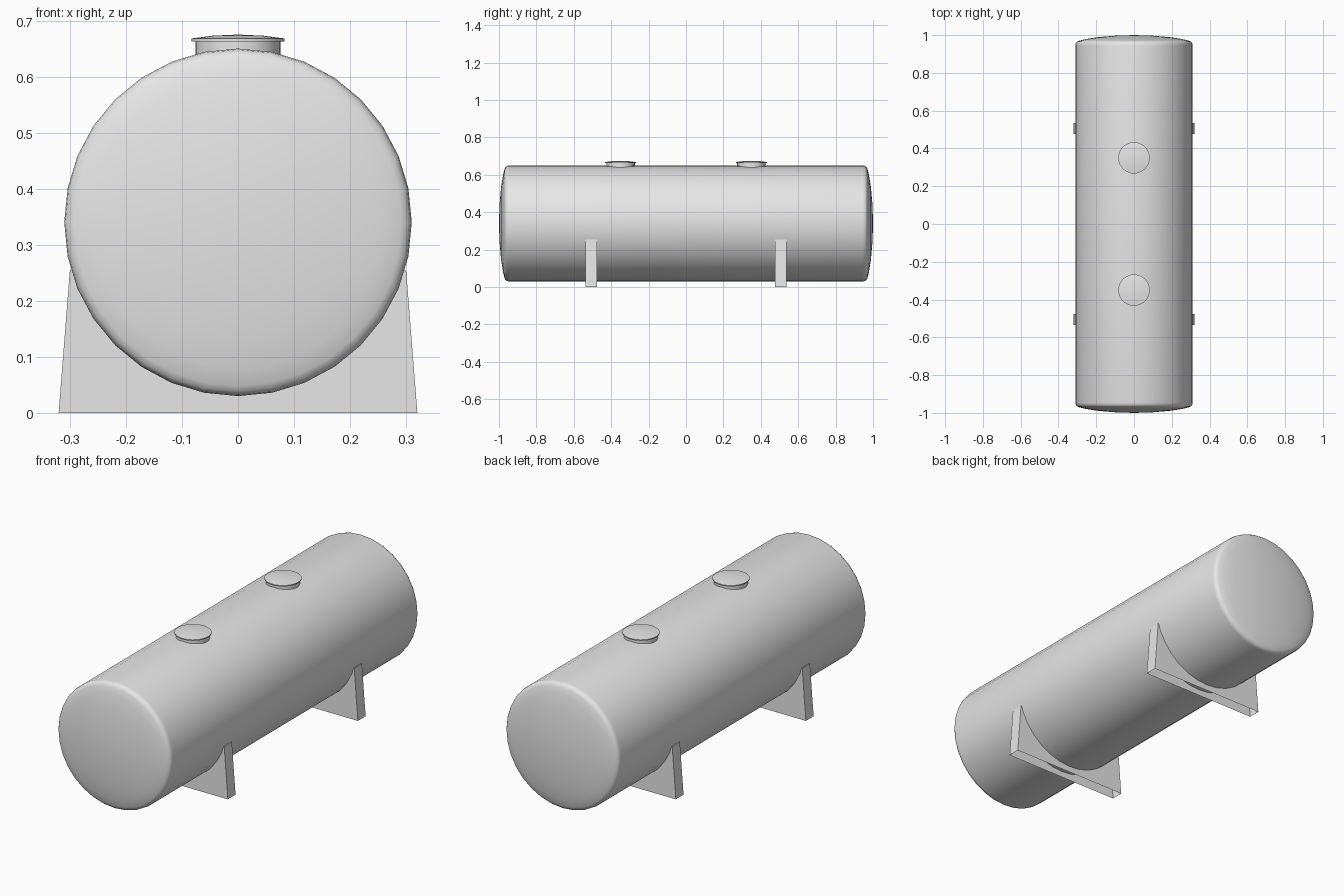
import bpy, bmesh, math
from mathutils import Matrix

cube = bpy.data.objects.get("Cube")
if cube:
    bpy.data.objects.remove(cube, do_unlink=True)

RADIUS, AXIS_Z, SIDES = 0.31, 0.34, 32

grey = bpy.data.materials.new("light_grey")
grey.use_nodes = True
grey.diffuse_color = (0.8, 0.8, 0.8, 1)
bsdf = next(n for n in grey.node_tree.nodes if n.type == "BSDF_PRINCIPLED")
bsdf.inputs["Base Color"].default_value = (0.8, 0.8, 0.8, 1)


def finish(name, bm, smooth=None):
    """Turn a bmesh into a named grey object."""
    mesh = bpy.data.meshes.new(name)
    bm.to_mesh(mesh)
    bm.free()
    mesh.materials.append(grey)
    obj = bpy.data.objects.new(name, mesh)
    bpy.context.collection.objects.link(obj)
    if smooth:
        bpy.ops.object.select_all(action="DESELECT")
        obj.select_set(True)
        bpy.context.view_layer.objects.active = obj
        bpy.ops.object.shade_smooth_by_angle(angle=math.radians(smooth))
    return obj


def lathe(name, profile, matrix):
    """Spin a (radius, height) profile around z, then place it."""
    bm = bmesh.new()
    verts = [bm.verts.new((r, 0, h)) for r, h in profile]
    edges = [bm.edges.new(pair) for pair in zip(verts, verts[1:])]
    bmesh.ops.spin(bm, geom=verts + edges, cent=(0, 0, 0), axis=(0, 0, 1),
                   angle=math.tau, steps=SIDES, use_merge=True)
    bmesh.ops.remove_doubles(bm, verts=bm.verts, dist=1e-5)
    bmesh.ops.recalc_face_normals(bm, faces=bm.faces)
    bm.transform(matrix)
    return finish(name, bm, smooth=45)


def saddle(name, y):
    """Tapered cradle plate, hollow and open underneath."""
    bm = bmesh.new()
    outline = [(-0.32, 0), (0.32, 0), (0.3, 0.254), (-0.3, 0.254)]
    front, back = ([bm.verts.new((x, y + d, z)) for x, z in outline]
                   for d in (-0.03, 0.03))
    bm.faces.new(front)
    bm.faces.new(back[::-1])
    for i in (1, 2, 3):
        j = (i + 1) % 4
        bm.faces.new((front[j], front[i], back[i], back[j]))
    return finish(name, bm)


# Tank shell: domed ends with a rounded knuckle, mirrored along its length
dome = [(0, 1), (0.1, 0.997), (0.2, 0.988), (0.26, 0.978), (0.292, 0.97),
        (0.302, 0.965), (0.308, 0.957), (RADIUS, 0.945)]
shell = dome + [(r, -h) for r, h in reversed(dome)]
lathe("tank_shell", shell,
      Matrix.Translation((0, 0, AXIS_Z)) @ Matrix.Rotation(math.pi / 2, 4, "X"))

# Hatches and saddles, one pair at each end
neck = [(0.076, 0.62), (0.076, 0.664)]
lid = [(0, 0.663), (0.083, 0.663), (0.083, 0.668), (0.045, 0.673), (0, 0.675)]
for label, side in (("front", -1), ("back", 1)):
    place = Matrix.Translation((0, side * 0.35, 0))
    lathe(label + "_hatch_neck", neck, place)
    lathe(label + "_hatch_lid", lid, place)
    saddle(label + "_saddle", side * 0.506)
